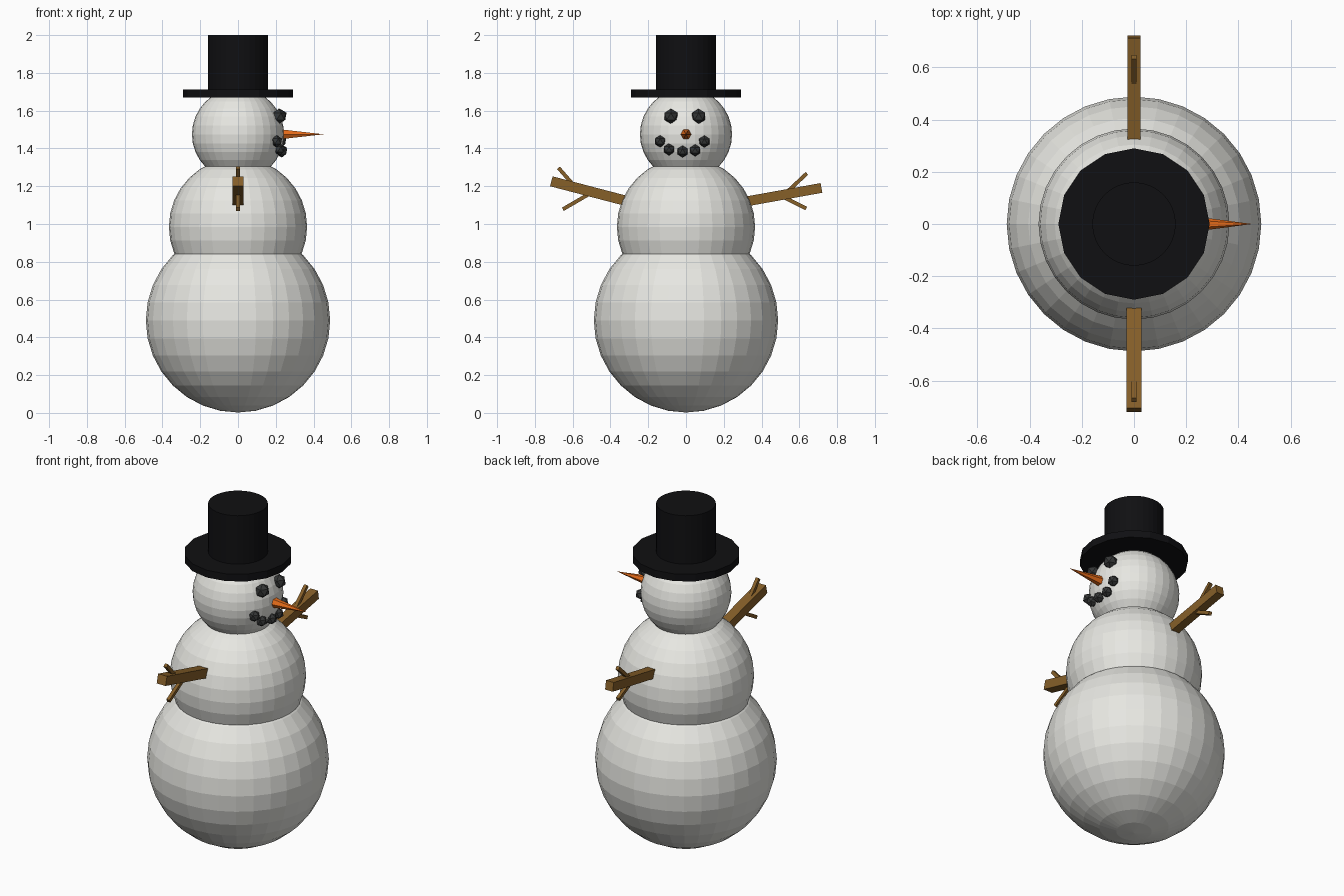
import bpy, math
from mathutils import Vector

if "Cube" in bpy.data.objects:
    bpy.data.objects.remove(bpy.data.objects["Cube"])


def mat(name, rgb):
    m = bpy.data.materials.new(name)
    m.diffuse_color = (*rgb, 1)
    m.use_nodes = True
    m.node_tree.nodes["Principled BSDF"].inputs["Base Color"].default_value = m.diffuse_color
    return m


SNOW = mat("snow_white", (0.80, 0.80, 0.76))
COAL = mat("coal_grey", (0.035, 0.037, 0.037))
HAT = mat("hat_black", (0.005, 0.005, 0.006))
WOOD = mat("wood_brown", (0.24, 0.115, 0.022))
CARROT = mat("carrot_orange", (0.80, 0.15, 0.01))


def finish(name, m):
    o = bpy.context.object
    o.name = name
    o.data.materials.append(m)
    return o


def snowball(name, z, r):
    bpy.ops.mesh.primitive_uv_sphere_add(segments=32, ring_count=16, radius=r, location=(0, 0, z))
    return finish(name, SNOW)


def bar(name, a, b, width, height):
    """Square stick from (y, z) point a to point b in the x = 0 plane."""
    (ya, za), (yb, zb) = a, b
    dy, dz = yb - ya, zb - za
    bpy.ops.mesh.primitive_cube_add(size=1, location=(0, (ya + yb) / 2, (za + zb) / 2),
                                    rotation=(math.atan2(dz, dy), 0, 0))
    bpy.context.object.scale = (width, math.hypot(dy, dz), height)
    return finish(name, WOOD)


# Body
snowball("lower_body", 0.49, 0.488)
snowball("upper_body", 0.985, 0.366)
HEAD_Z, HEAD_R = 1.475, 0.244
snowball("head", HEAD_Z, HEAD_R)

# Top hat
for name, r, z0, z1 in (("hat_brim", 0.29, 1.67, 1.713), ("hat_crown", 0.16, 1.69, 2.0)):
    bpy.ops.mesh.primitive_cylinder_add(vertices=16 if name == "hat_brim" else 32, radius=r,
                                        depth=z1 - z0, location=(0, 0, (z0 + z1) / 2),
                                        rotation=(0, 0, math.pi / 2))
    finish(name, HAT)

# Carrot nose pointing along +x
bpy.ops.mesh.primitive_cone_add(vertices=6, radius1=0.033, radius2=0, depth=0.25,
                                location=(0.328, 0, HEAD_Z), rotation=(0, math.pi / 2, 0))
finish("nose", CARROT)


# Coal pieces sit on the surface of the head
def coal(name, y, z, r):
    x = math.sqrt(HEAD_R ** 2 - y ** 2 - (z - HEAD_Z) ** 2) + 0.006
    bpy.ops.mesh.primitive_ico_sphere_add(subdivisions=1, radius=r, location=(x, y, z))
    finish(name, COAL)


for i, y in enumerate((-0.08, 0.067)):
    coal(f"eye_{i + 1}", y, 1.57, 0.041)
for i, (y, z) in enumerate(((-0.137, 1.438), (-0.09, 1.395), (-0.018, 1.384),
                            (0.048, 1.39), (0.097, 1.437))):
    coal(f"mouth_coal_{i + 1}", y, z, 0.032)

# Stick arms with two twigs each
bar("left_arm", (-0.20, 1.092), (-0.713, 1.226), 0.058, 0.054)
bar("left_twig_upper", (-0.59, 1.20), (-0.675, 1.297), 0.02, 0.02)
bar("left_twig_lower", (-0.49, 1.172), (-0.652, 1.078), 0.02, 0.02)
bar("right_arm", (0.20, 1.098), (0.717, 1.191), 0.05, 0.052)
bar("right_twig_upper", (0.53, 1.165), (0.64, 1.268), 0.02, 0.02)
bar("right_twig_lower", (0.48, 1.16), (0.637, 1.082), 0.02, 0.02)
